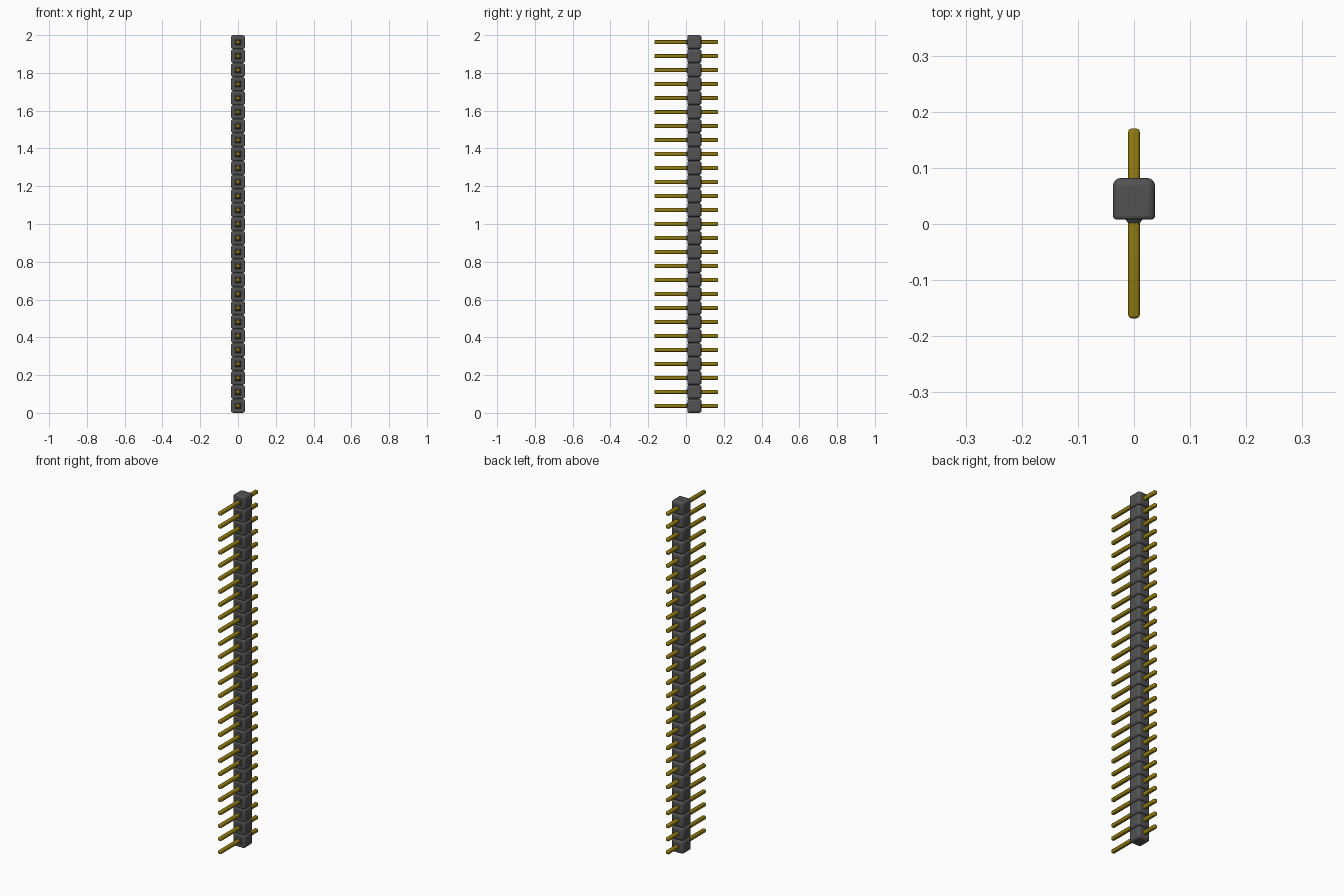
import bpy, bmesh, math
from mathutils import Matrix

if "Cube" in bpy.data.objects:
    bpy.data.objects.remove(bpy.data.objects["Cube"], do_unlink=True)

COUNT = 27
PITCH = 2.0 / COUNT


def material(name, rgb):
    m = bpy.data.materials.new(name)
    m.use_nodes = True
    m.diffuse_color = (*rgb, 1)
    m.node_tree.nodes["Principled BSDF"].inputs["Base Color"].default_value = (*rgb, 1)
    return m


plastic = material("dark grey plastic", (0.085, 0.085, 0.085))
gold = material("gold metal", (0.28, 0.20, 0.006))


def add_box(bm, size, center):
    mat = Matrix.Translation(center) @ Matrix.Diagonal((*size, 1))
    return bmesh.ops.create_cube(bm, size=1, matrix=mat)["verts"]


def finish(bm, name, mat):
    bmesh.ops.recalc_face_normals(bm, faces=bm.faces)
    me = bpy.data.meshes.new(name)
    bm.to_mesh(me)
    bm.free()
    me.materials.append(mat)
    ob = bpy.data.objects.new(name, me)
    bpy.context.collection.objects.link(ob)
    bpy.ops.object.select_all(action="DESELECT")
    ob.select_set(True)
    bpy.context.view_layer.objects.active = ob
    bpy.ops.object.shade_smooth_by_angle(angle=math.radians(35))
    return ob


# Housing block: rounded cube, softer at the back, tighter at the front
def housing_mesh():
    bm = bmesh.new()
    add_box(bm, (0.075, 0.074, PITCH), (0, 0.045, 0))
    weight = bm.edges.layers.float.new("bevel_weight_edge")
    for e in bm.edges:
        front = all(v.co.y < 0.045 for v in e.verts)
        e[weight] = 0.5 if front else 1.0
    return bm


# Collar: four-sided frustum where the long pin leaves the housing
def collar_mesh():
    bm = bmesh.new()
    for v in add_box(bm, (0.036, 0.010, 0.036), (0, 0.007, 0)):
        if v.co.y < 0.007:
            v.co.x *= 0.6
            v.co.z *= 0.6
    return bm


# Pin: long square rod with rounded edges and ends
def pin_mesh():
    bm = bmesh.new()
    add_box(bm, (0.0205, 0.338, 0.0205), (0, 0.001, 0))
    bmesh.ops.bevel(bm, geom=bm.edges[:], offset=0.006, segments=3,
                    profile=0.5, affect="EDGES")
    return bm


housing = finish(housing_mesh(), "housing_block", plastic)
bevel = housing.modifiers.new("rounded_edges", "BEVEL")
bevel.limit_method = "WEIGHT"
bevel.width = 0.014
bevel.segments = 4
collar = finish(collar_mesh(), "pin_collar", plastic)
pin = finish(pin_mesh(), "pin", gold)

# Stack the repeated parts up the strip
for ob in (housing, collar, pin):
    ob.location.z = PITCH / 2
    arr = ob.modifiers.new("stack", "ARRAY")
    arr.count = COUNT
    arr.use_relative_offset = False
    arr.use_constant_offset = True
    arr.constant_offset_displace = (0, 0, PITCH)
    # Keep the rounded shading as the last step
    for i, m in enumerate(ob.modifiers):
        if m.type == "NODES":
            ob.modifiers.move(i, len(ob.modifiers) - 1)
            break
